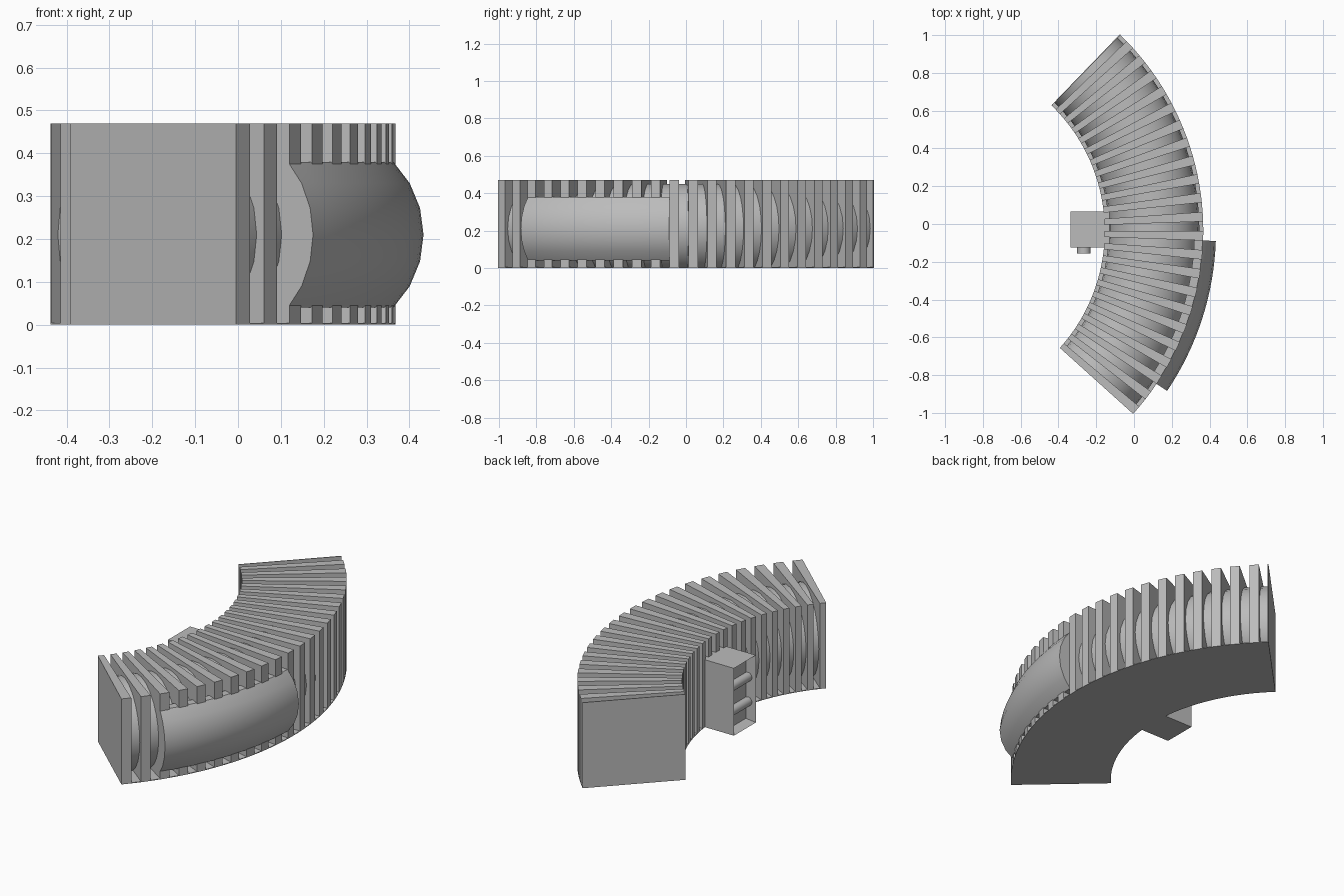
import bpy, bmesh, math
from mathutils import Matrix, Vector

if "Cube" in bpy.data.objects:
    bpy.data.objects.remove(bpy.data.objects["Cube"])

CX, CY = -1.08, -0.037          # centre of the bend
R_IN, R_OUT, TOP = 0.925, 1.447, 0.47
MID_Z, TUBE_R = 0.21, 0.24

grey = bpy.data.materials.new("plain grey")
grey.diffuse_color = (0.5, 0.5, 0.5, 1)
grey.use_nodes = True
grey.node_tree.nodes["Principled BSDF"].inputs["Base Color"].default_value = grey.diffuse_color


def finish(bm, name, smooth=False):
    bmesh.ops.recalc_face_normals(bm, faces=bm.faces)
    me = bpy.data.meshes.new(name)
    bm.to_mesh(me)
    bm.free()
    ob = bpy.data.objects.new(name, me)
    bpy.context.collection.objects.link(ob)
    me.materials.append(grey)
    if smooth:
        bpy.ops.object.select_all(action='DESELECT')
        ob.select_set(True)
        bpy.context.view_layer.objects.active = ob
        bpy.ops.object.shade_smooth_by_angle(angle=math.radians(35))
    return ob


def sweep(bm, profile, a0, a1, steps):
    """Sweep a closed (radius, z) profile round the bend, degrees a0 to a1."""
    rings = []
    for i in range(steps + 1):
        a = math.radians(a0 + (a1 - a0) * i / steps)
        rings.append([bm.verts.new((CX + r * math.cos(a), CY + r * math.sin(a), z))
                      for r, z in profile])
    n = len(profile)
    for p, q in zip(rings, rings[1:]):
        for j in range(n):
            k = (j + 1) % n
            bm.faces.new((p[j], p[k], q[k], q[j]))
    bm.faces.new(rings[0])
    bm.faces.new(rings[-1])


def rect(r0, r1, z0, z1):
    return [(r0, z0), (r1, z0), (r1, z1), (r0, z1)]


def arc(r, start, end, steps):
    pts = []
    for i in range(steps + 1):
        t = math.radians(start + (end - start) * i / steps)
        pts.append((r + TUBE_R * math.cos(t), MID_Z + TUBE_R * math.sin(t)))
    return pts


# upright ribs, every 4 degrees, plus the thin end plate
bm = bmesh.new()
for i in range(22):
    sweep(bm, rect(R_IN, R_OUT, 0, TOP), -42 + 4 * i, -40 + 4 * i, 1)
sweep(bm, rect(R_IN, R_OUT, 0, TOP), 45.8, 46, 1)
finish(bm, "ribs")

# flat base sheet
bm = bmesh.new()
sweep(bm, rect(R_IN, R_OUT, 0, 0.004), -42, 46, 44)
finish(bm, "base_sheet")

# round tube inside the ribs, trimmed at the ground
bm = bmesh.new()
sweep(bm, arc(1.186, 0, 345, 23), -41.5, 45.9, 44)
bmesh.ops.bisect_plane(bm, geom=bm.verts[:] + bm.edges[:] + bm.faces[:],
                       plane_co=(0, 0, 0.002), plane_no=(0, 0, -1), clear_outer=True)
finish(bm, "inner_tube", True)

# bulging shell on the outside of the bend
bm = bmesh.new()
sweep(bm, [(1.40, 0.04)] + arc(1.274, -45, 45, 6) + [(1.40, 0.38)], -34, -2, 16)
finish(bm, "outer_shell", True)

# box on the inside of the bend, with a recessed panel on its -x face
bm = bmesh.new()
x0, x1, y0, y1, h = -0.337, -0.13, -0.125, 0.065, 0.37
bmesh.ops.create_cube(bm, size=1, matrix=Matrix.Translation(
    ((x0 + x1) / 2, (y0 + y1) / 2, h / 2)) @ Matrix.Diagonal((x1 - x0, y1 - y0, h, 1)))
bm.normal_update()
face = [f for f in bm.faces if f.normal.x < -0.9]
bmesh.ops.inset_region(bm, faces=face, thickness=0.022)
bmesh.ops.translate(bm, verts=face[0].verts[:], vec=Vector((0.05, 0, 0)))
finish(bm, "control_box")


def rod(bm, x, ya, yb, z, r):
    bmesh.ops.create_cone(
        bm, cap_ends=True, segments=20, radius1=r, radius2=r, depth=yb - ya,
        matrix=Matrix.Translation((x, (ya + yb) / 2, z)) @ Matrix.Rotation(math.pi / 2, 4, 'X'))


# two cross rods in the recess and a knob on the side
bm = bmesh.new()
for z in (0.11, 0.245):
    rod(bm, -0.295, y0 + 0.01, y1 - 0.01, z, 0.025)
finish(bm, "cross_rods", True)
bm = bmesh.new()
rod(bm, -0.265, -0.157, -0.115, 0.2, 0.036)
finish(bm, "side_knob", True)
